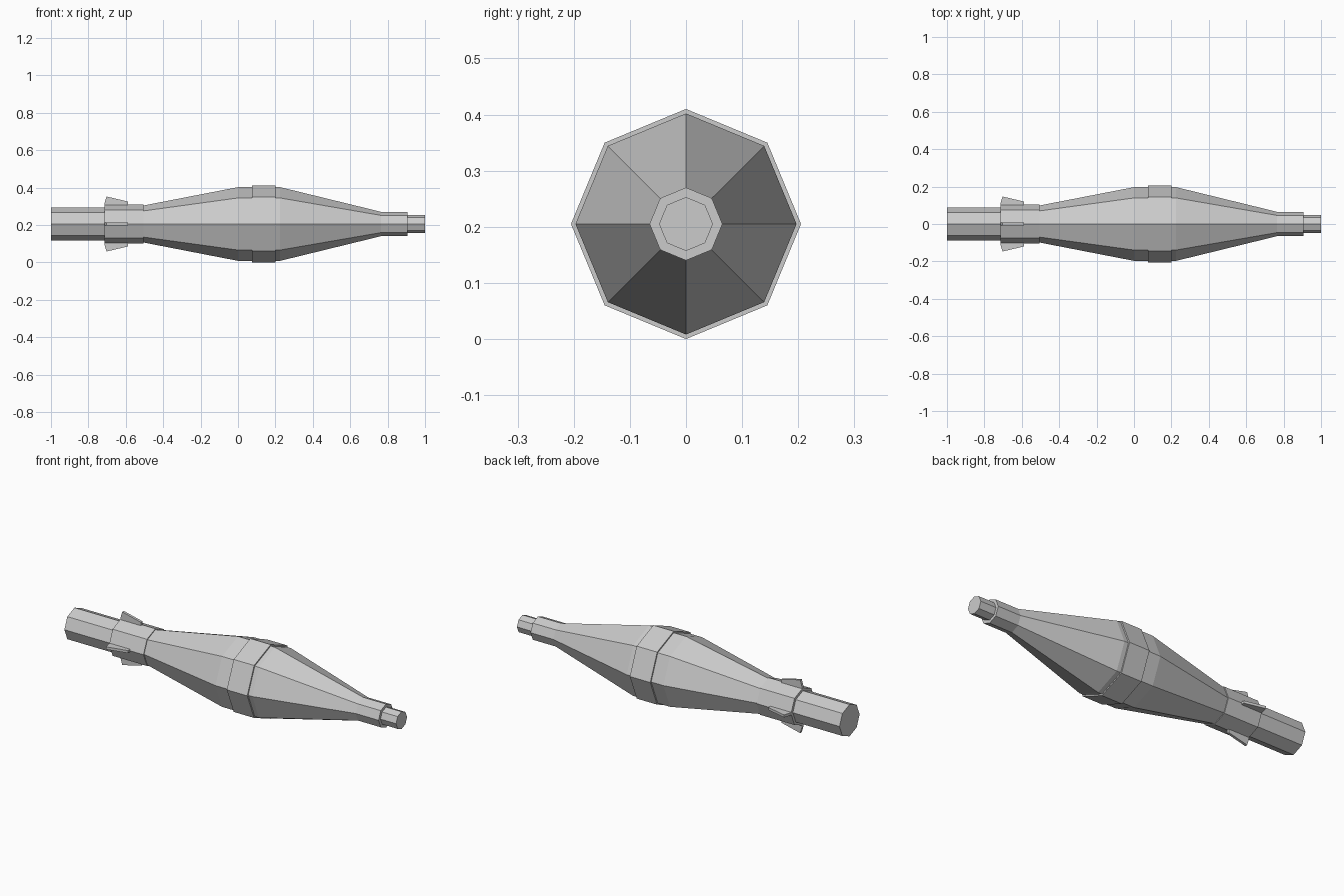
import bpy, bmesh
from math import cos, sin, pi
from mathutils import Matrix

if "Cube" in bpy.data.objects:
    bpy.data.objects.remove(bpy.data.objects["Cube"])

AXIS_Z = 0.205
SIDES = 8


def finish(name, bm):
    bmesh.ops.recalc_face_normals(bm, faces=bm.faces)
    mesh = bpy.data.meshes.new(name)
    bm.to_mesh(mesh)
    bm.free()
    obj = bpy.data.objects.new(name, mesh)
    obj.location.z = AXIS_Z
    bpy.context.collection.objects.link(obj)
    return obj


def turned(name, profile):
    """Eight-sided closed solid around the x axis from (x, radius) points."""
    bm = bmesh.new()
    rings = [[bm.verts.new((x, r * cos(2 * pi * i / SIDES), r * sin(2 * pi * i / SIDES)))
              for i in range(SIDES)] for x, r in profile]
    for a, b in zip(rings, rings[1:]):
        for i in range(SIDES):
            j = (i + 1) % SIDES
            bm.faces.new((a[i], a[j], b[j], b[i]))
    bm.faces.new(rings[0])
    bm.faces.new(rings[-1])
    return finish(name, bm)


def fin(name, turn):
    """Thin plate standing out of the collar, turned about the x axis."""
    outline = [(-0.715, 0.08), (-0.715, 0.107), (-0.703, 0.147), (-0.588, 0.12), (-0.588, 0.08)]
    bm = bmesh.new()
    face = bm.faces.new([bm.verts.new((x, -0.007, z)) for x, z in outline])
    ext = bmesh.ops.extrude_face_region(bm, geom=[face])
    moved = [v for v in ext["geom"] if isinstance(v, bmesh.types.BMVert)]
    bmesh.ops.translate(bm, verts=moved, vec=(0, 0.014, 0))
    bm.transform(Matrix.Rotation(turn, 4, 'X'))
    return finish(name, bm)


# Tail tube and collar
turned("tail_tube", [(-1.0, 0.088), (-0.70, 0.088)])
turned("tail_collar", [(-0.715, 0.104), (-0.505, 0.104)])

# Main body: rear cone, straight middle, front cone, neck
turned("body", [(-0.51, 0.098), (0.0, 0.197), (0.225, 0.197),
                (0.765, 0.065), (0.905, 0.065)])

# Raised band around the widest part
turned("body_band", [(0.075, 0.205), (0.20, 0.205)])

# Nose tip
turned("nose_tip", [(0.89, 0.048), (1.0, 0.048)])

# Four tail fins
for k in range(4):
    fin(f"tail_fin_{k + 1}", k * pi / 2)
